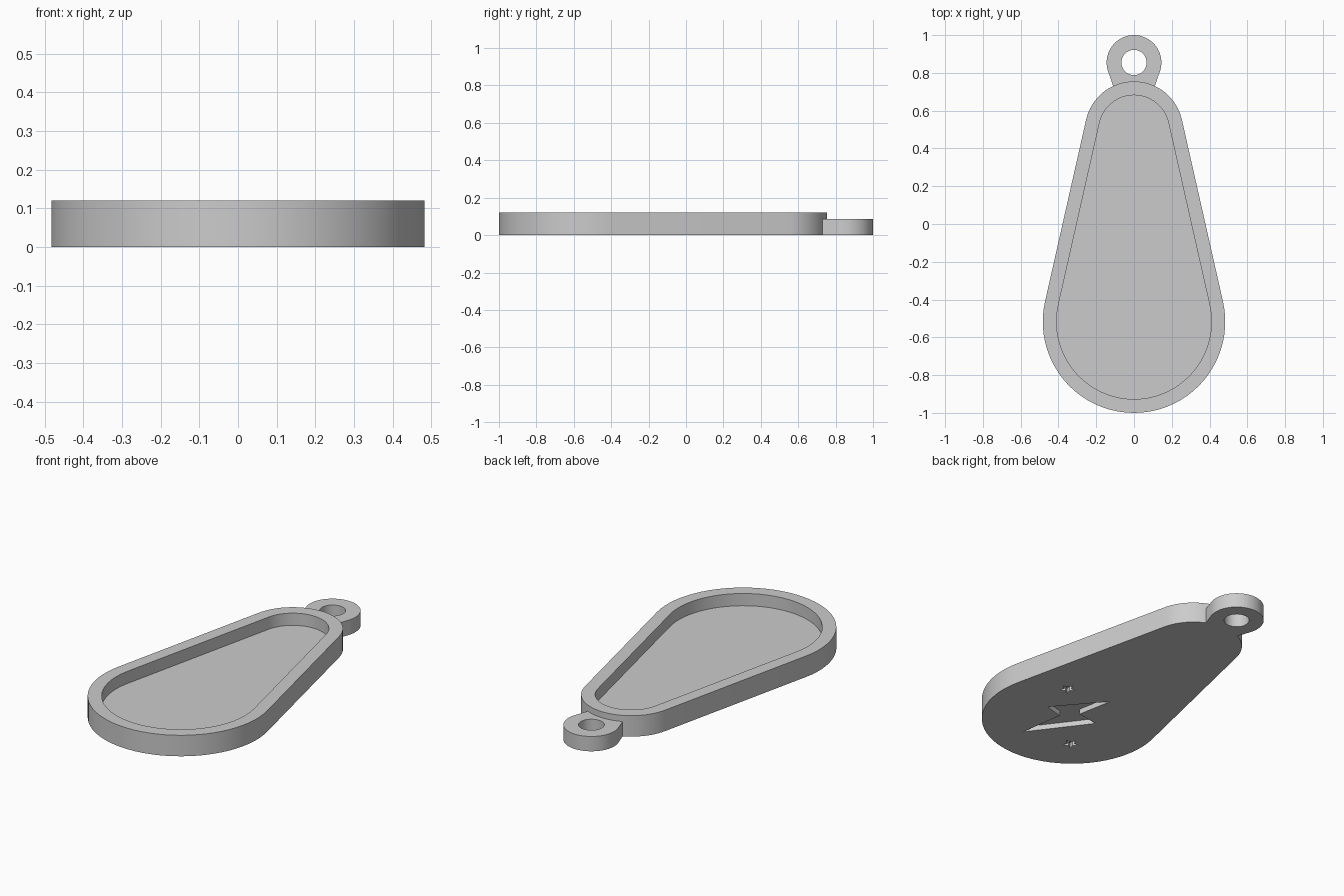
import bpy
import bmesh
from math import sin, cos, pi, asin

cube = bpy.data.objects.get("Cube")
if cube:
    bpy.data.objects.remove(cube, do_unlink=True)

# Single plain grey material
GREY = (0.6, 0.6, 0.6, 1.0)
grey = bpy.data.materials.new("plain grey")
grey.use_nodes = True
grey.diffuse_color = GREY
grey.node_tree.nodes["Principled BSDF"].inputs["Base Color"].default_value = GREY


def arc(cx, cy, r, start, end, steps):
    return [(cx + r * cos(start + (end - start) * i / steps),
             cy + r * sin(start + (end - start) * i / steps))
            for i in range(steps + 1)]


def circle(cx, cy, r, steps=48):
    return arc(cx, cy, r, 0, 2 * pi, steps)[:-1]


def teardrop(offset):
    """Two arcs joined by their common tangents, shrunk by offset."""
    low_y, low_r, top_y, top_r = -0.517, 0.483, 0.495, 0.26
    tilt = asin((low_r - top_r) / (top_y - low_y))
    return (arc(0, top_y, top_r - offset, tilt, pi - tilt, 32)
            + arc(0, low_y, low_r - offset, pi - tilt, 2 * pi + tilt, 40))


def star(cx, cy, outer, inner):
    return [(cx + r * cos(pi / 2 + i * pi / 5), cy + r * sin(pi / 2 + i * pi / 5))
            for i in range(10) for r in [inner if i % 2 else outer]]


def prism(name, outline, z0, z1):
    """Extrude a flat outline from z0 to z1."""
    bm = bmesh.new()
    face = bm.faces.new([bm.verts.new((x, y, z0)) for x, y in outline])
    grown = bmesh.ops.extrude_face_region(bm, geom=[face])
    top = [g for g in grown["geom"] if isinstance(g, bmesh.types.BMVert)]
    bmesh.ops.translate(bm, verts=top, vec=(0, 0, z1 - z0))
    bmesh.ops.recalc_face_normals(bm, faces=bm.faces)
    mesh = bpy.data.meshes.new(name)
    bm.to_mesh(mesh)
    bm.free()
    mesh.materials.append(grey)
    obj = bpy.data.objects.new(name, mesh)
    bpy.context.collection.objects.link(obj)
    return obj


def cut(target, cutter):
    """Subtract the cutter, then remove it."""
    cutter.hide_render = True
    mod = target.modifiers.new("cut", "BOOLEAN")
    mod.operation = "DIFFERENCE"
    mod.solver = "EXACT"
    mod.object = cutter
    bpy.context.view_layer.objects.active = target
    bpy.ops.object.modifier_apply(modifier=mod.name)
    bpy.data.objects.remove(cutter, do_unlink=True)


# Tray body with a shallow recess on top
HEIGHT, FLOOR, ENGRAVE = 0.12, 0.05, 0.03
body = prism("tray_body", teardrop(0), 0, HEIGHT)
cut(body, prism("recess_cutter", teardrop(0.073), FLOOR, HEIGHT + 0.1))

# Zigzag bolt and two small stars sunk into the underside
bolt = [(-0.04, 0.27), (0.0, 0.06), (-0.13, 0.04),
        (0.11, -0.28), (0.07, -0.02), (0.18, 0.01)]
marks = [[(x, y - 0.515) for x, y in bolt],
         star(0.22, -0.29, 0.045, 0.02),
         star(-0.17, -0.73, 0.045, 0.02)]
for outline in marks:
    cut(body, prism("engraving_cutter", outline, -0.1, ENGRAVE))

# Hanging loop with a neck that runs into the tray wall
RING_Y, RING_R, SPREAD = 0.855, 0.145, 0.3
neck = [(-0.1, 0.7), (0.1, 0.7)]
loop = prism("hanging_loop",
             neck + arc(0, RING_Y, RING_R, -SPREAD, pi + SPREAD, 36), 0, 0.085)
cut(loop, prism("hole_cutter", circle(0, RING_Y, 0.067), -0.1, 0.2))

# Soft curved walls with crisp rims
for obj in (body, loop):
    bpy.ops.object.select_all(action="DESELECT")
    obj.select_set(True)
    bpy.context.view_layer.objects.active = obj
    bpy.ops.object.shade_smooth_by_angle(angle=pi / 6)
